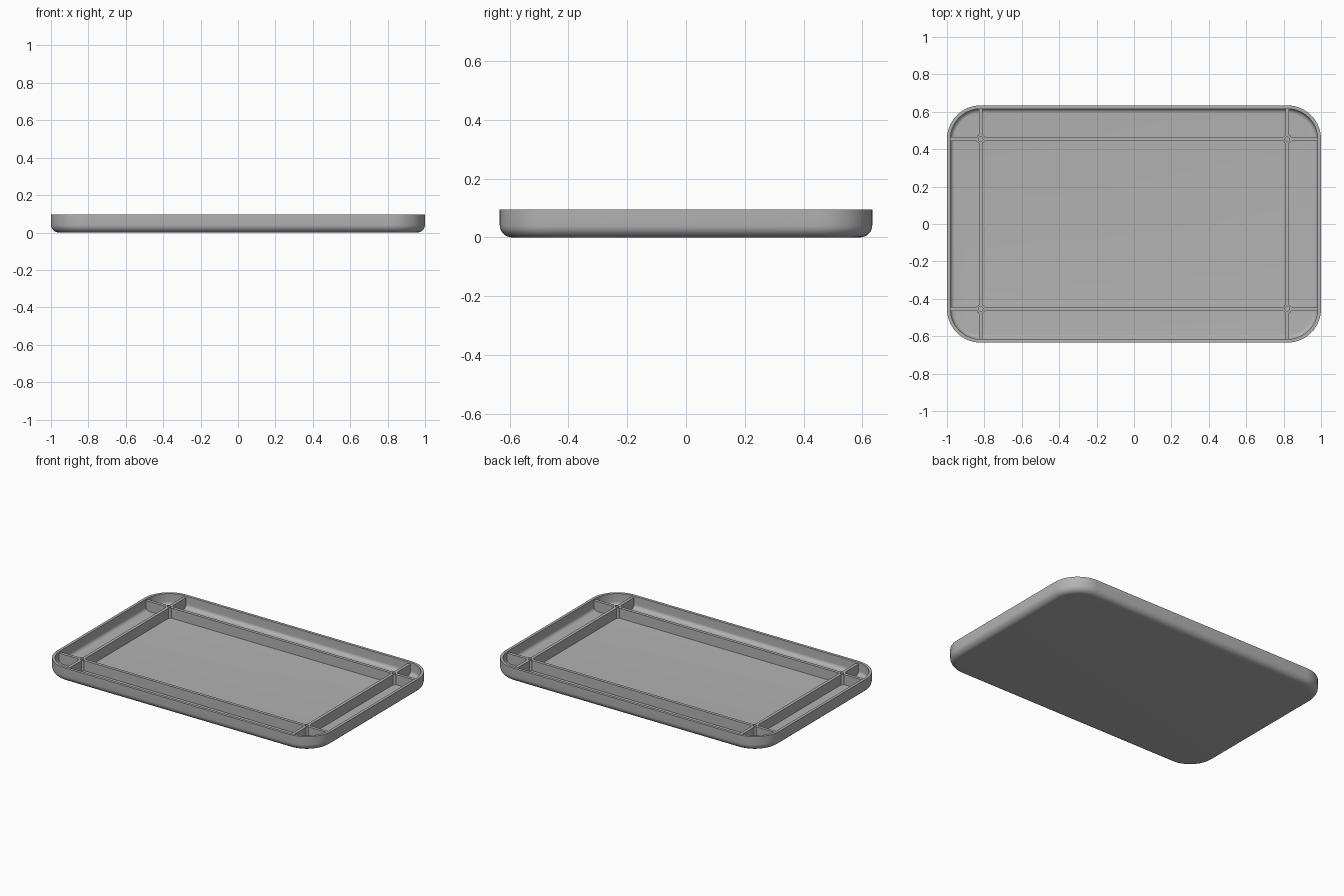
import bpy, bmesh
from math import sin, cos, pi, radians

cube = bpy.data.objects.get("Cube")
if cube:
    bpy.data.objects.remove(cube)

HX, HY, HEIGHT = 1.0, 0.634, 0.095     # outer half sizes and rim height
CORNER, WALL, FILLET = 0.18, 0.018, 0.042
RIB_X, RIB_Y, RIB_TOP = 0.82, 0.454, 0.085
RIB, BOSS, HOLE = 0.02, 0.024, 0.012

grey = bpy.data.materials.new("grey_plastic")
grey.use_nodes = True
colour = (0.45, 0.45, 0.45, 1)
grey.diffuse_color = colour
grey.node_tree.nodes["Principled BSDF"].inputs["Base Color"].default_value = colour


def finish(name, bm):
    bmesh.ops.recalc_face_normals(bm, faces=bm.faces)
    mesh = bpy.data.meshes.new(name)
    bm.to_mesh(mesh)
    bm.free()
    mesh.materials.append(grey)
    obj = bpy.data.objects.new(name, mesh)
    bpy.context.collection.objects.link(obj)
    bpy.ops.object.select_all(action="DESELECT")
    obj.select_set(True)
    bpy.context.view_layer.objects.active = obj
    bpy.ops.object.shade_smooth_by_angle(angle=radians(30))
    return obj


def bridge(bm, a, b):
    for i in range(len(a)):
        j = (i + 1) % len(a)
        bm.faces.new((a[i], a[j], b[j], b[i]))


def outline(bm, inset, z, steps=14):
    """Rounded rectangle, moved inwards by inset."""
    verts = []
    for q, (sx, sy) in enumerate(((1, 1), (-1, 1), (-1, -1), (1, -1))):
        for k in range(steps + 1):
            a = (q + k / steps) * pi / 2
            r = CORNER - inset
            verts.append(bm.verts.new((sx * (HX - CORNER) + r * cos(a),
                                       sy * (HY - CORNER) + r * sin(a), z)))
    return verts


# Shell: outer fillet, wall, rim, inner wall, inner fillet
def arc(radius, offset, steps=8):
    return [(offset + radius * (1 - cos(k / steps * pi / 2)),
             offset + radius * (1 - sin(k / steps * pi / 2))) for k in range(steps + 1)]


profile = arc(FILLET, 0)[::-1] + [(0, HEIGHT), (WALL, HEIGHT)] + arc(FILLET - WALL, WALL)
bm = bmesh.new()
loops = [outline(bm, inset, z) for inset, z in profile]
for a, b in zip(loops, loops[1:]):
    bridge(bm, a, b)
bm.faces.new(loops[0])
bm.faces.new(loops[-1])
finish("tray_shell", bm)


# Ribs: each line is split where it meets the bosses
def rib(name, x0, x1, y0, y1):
    bm = bmesh.new()
    bmesh.ops.create_cube(bm, size=1)
    z0 = WALL - 0.002
    for v in bm.verts:
        v.co = (x0 if v.co.x < 0 else x1, y0 if v.co.y < 0 else y1,
                z0 if v.co.z < 0 else RIB_TOP)
    finish(name, bm)


def spans(cross, end):
    gap = BOSS - 0.004
    return ((-end, -cross - gap), (-cross + gap, cross - gap), (cross + gap, end))


h = RIB / 2
for s in (-1, 1):
    for a, b in spans(RIB_X, HX - WALL + 0.004):
        rib("long_rib", a, b, s * RIB_Y - h, s * RIB_Y + h)
    for a, b in spans(RIB_Y, HY - WALL + 0.004):
        rib("cross_rib", s * RIB_X - h, s * RIB_X + h, a, b)

# Hollow screw bosses at the rib crossings
for sx in (-1, 1):
    for sy in (-1, 1):
        bm = bmesh.new()
        rings = []
        for r, z in ((BOSS, WALL), (BOSS, RIB_TOP), (HOLE, RIB_TOP), (HOLE, WALL)):
            rings.append([bm.verts.new((sx * RIB_X + r * cos(k * pi / 12),
                                        sy * RIB_Y + r * sin(k * pi / 12), z))
                          for k in range(24)])
        for a, b in zip(rings, rings[1:]):
            bridge(bm, a, b)
        bridge(bm, rings[-1], rings[0])
        finish("screw_boss", bm)
